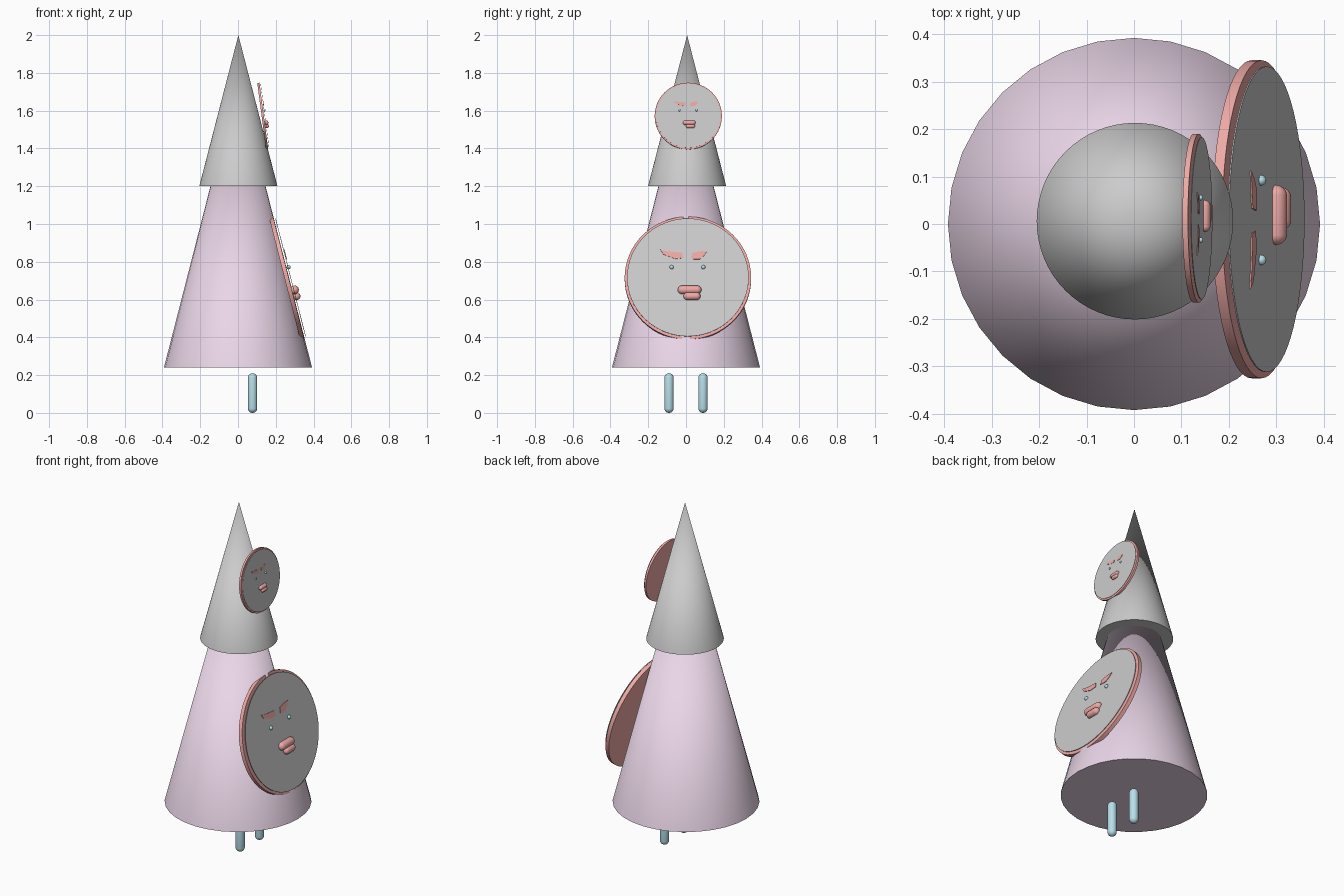
import bpy, bmesh
from math import radians, sin, cos, pi
from mathutils import Matrix, Vector

if "Cube" in bpy.data.objects:
    bpy.data.objects.remove(bpy.data.objects["Cube"])


def material(name, rgb):
    m = bpy.data.materials.new(name)
    m.diffuse_color = (*rgb, 1)
    m.use_nodes = True
    m.node_tree.nodes["Principled BSDF"].inputs["Base Color"].default_value = m.diffuse_color
    return m


LILAC = material("lilac", (0.82, 0.67, 0.80))
PINK = material("pink", (0.85, 0.40, 0.38))
BLUE = material("blue", (0.48, 0.74, 0.82))


def finish(name, bm, mat=None, matrix=Matrix()):
    bmesh.ops.recalc_face_normals(bm, faces=bm.faces)
    me = bpy.data.meshes.new(name)
    bm.to_mesh(me)
    bm.free()
    me.transform(matrix)
    me.shade_smooth()
    me.set_sharp_from_angle(angle=radians(35))
    if mat:
        me.materials.append(mat)
    ob = bpy.data.objects.new(name, me)
    bpy.context.collection.objects.link(ob)
    return ob


def cone(name, r1, r2, depth, matrix, mat=None, sides=32):
    bm = bmesh.new()
    bmesh.ops.create_cone(bm, cap_ends=True, segments=sides,
                          radius1=r1, radius2=r2, depth=depth)
    bmesh.ops.remove_doubles(bm, verts=bm.verts, dist=1e-5)
    return finish(name, bm, mat, matrix)


def capsule(name, radius, length, matrix, mat):
    """Round-ended rod along local z."""
    bm = bmesh.new()
    bmesh.ops.create_uvsphere(bm, u_segments=24, v_segments=15, radius=radius)
    half = length / 2 - radius
    for v in bm.verts:
        v.co.z += half if v.co.z > 0 else -half
    return finish(name, bm, mat, matrix)


def brow(name, outline, matrix):
    bm = bmesh.new()
    face = bm.faces.new([bm.verts.new((u, v, 0.023)) for u, v in outline])
    ext = bmesh.ops.extrude_face_region(bm, geom=[face])
    bmesh.ops.translate(bm, vec=(0, 0, 0.003),
                        verts=[g for g in ext["geom"] if isinstance(g, bmesh.types.BMVert)])
    return finish(name, bm, PINK, matrix)


def face_disc(prefix, centre, tilt, scale):
    """Tilted disc with a face: local x = sideways, y = up the slope, z = outwards."""
    s, c = sin(radians(tilt)), cos(radians(tilt))
    frame = Matrix(((0, -s, c), (1, 0, 0), (0, c, s))).to_4x4()
    M = Matrix.Translation(centre) @ frame @ Matrix.Scale(scale, 4)
    at = lambda u, v, w: M @ Matrix.Translation((u, v, w))
    sideways = Matrix.Rotation(pi / 2, 4, 'Y')
    cone(prefix + "_rim", 0.335, 0.335, 0.022, M, PINK, 64)
    cone(prefix + "_plate", 0.322, 0.322, 0.003, at(0, 0, 0.021), None, 64)
    # eyes
    for side, u in (("left", -0.086), ("right", 0.082)):
        bm = bmesh.new()
        bmesh.ops.create_uvsphere(bm, u_segments=16, v_segments=10, radius=0.011)
        finish(f"{prefix}_{side}_eye", bm, BLUE, at(u, 0.055, 0.024))
    # lips
    capsule(prefix + "_upper_lip", 0.023, 0.126, at(0.009, -0.069, 0.025) @ sideways, PINK)
    capsule(prefix + "_lower_lip", 0.021, 0.090, at(0.022, -0.104, 0.027) @ sideways, PINK)
    # eyebrows
    brow(prefix + "_left_brow", [(-.147, .151), (-.100, .140), (-.030, .134), (-.025, .106),
                                 (-.065, .100), (-.130, .125)], M)
    brow(prefix + "_right_brow", [(.023, .132), (.060, .141), (.102, .144), (.085, .118),
                                  (.062, .098), (.018, .099)], M)


# body and hat
cone("body", 0.392, 0, 1.53, Matrix.Translation((0, 0, 0.24 + 0.765)), LILAC, 32)
cone("hat", 0.207, 0, 0.8, Matrix.Translation((0.002, 0.006, 1.6)), None, 64)

# face discs
face_disc("body_face", (0.258, 0.010, 0.712), 14.3, 1.0)
face_disc("hat_face", (0.131, 0.012, 1.571), 7.5, 0.531)

# legs
for side, y in (("left", -0.09), ("right", 0.09)):
    capsule(side + "_leg", 0.025, 0.21, Matrix.Translation((0.077, y, 0.105)), BLUE)
